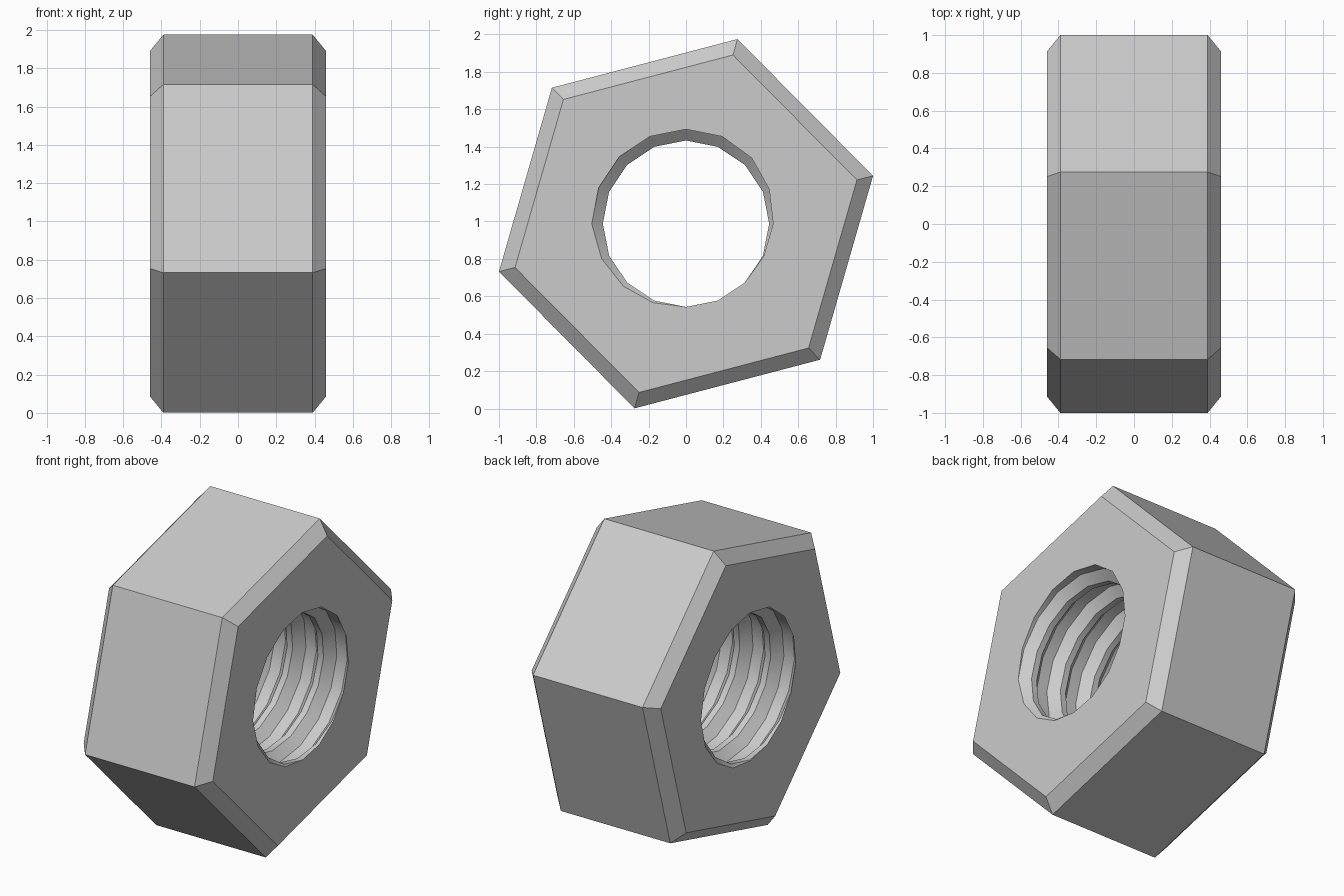
import bpy, bmesh, math

if "Cube" in bpy.data.objects:
    bpy.data.objects.remove(bpy.data.objects["Cube"])

CZ = 0.988            # height of the nut axis
HALF = 0.46           # half thickness
FLAT = 0.39           # where the end chamfers start
PITCH, R_MIN, R_MAX, SEG = 0.22, 0.445, 0.505, 16
PROFILE = [(0.0, R_MIN), (0.18, R_MIN), (0.42, R_MAX), (0.76, R_MAX), (1.0, R_MIN)]
PHASE = 0.5 - HALF / PITCH + 150 / 360   # groove meets the right face at 150 degrees

bm = bmesh.new()

# Outer hexagon with chamfered ends
half_hex = [(1.0, 0.256), (0.275, 0.987), (-0.717, 0.727)]
hexagon = half_hex + [(-y, -z) for y, z in half_hex]
rings = []
for x, s in [(-HALF, 0.914), (-FLAT, 1), (FLAT, 1), (HALF, 0.914)]:
    rings.append([bm.verts.new((x, y * s, CZ + z * s)) for y, z in hexagon])
for a, b in zip(rings, rings[1:]):
    for i in range(6):
        j = (i + 1) % 6
        bm.faces.new((a[i], a[j], b[j], b[i]))


# Threaded hole: helical rows trimmed at the two end faces
def thread_radius(x, turn):
    u = (x / PITCH - turn + PHASE) % 1.0
    for (u0, r0), (u1, r1) in zip(PROFILE, PROFILE[1:]):
        if u <= u1:
            return r0 + (r1 - r0) * (u - u0) / (u1 - u0)
    return R_MIN


def thread_column(i):
    turn = i / SEG
    ang = 2 * math.pi * turn
    column = []
    for k in range(-6, 8):
        for u, _ in PROFILE[:-1]:
            x = PITCH * (k + u + turn - PHASE + round(PHASE))
            x = max(-HALF, min(HALF, x))
            r = thread_radius(x, turn)
            column.append(bm.verts.new((x, r * math.cos(ang), CZ + r * math.sin(ang))))
    return column


columns = [thread_column(i) for i in range(SEG + 1)]
for a, b in zip(columns, columns[1:]):
    for k in range(len(a) - 1):
        bm.faces.new((a[k], b[k], b[k + 1], a[k + 1]))
bmesh.ops.remove_doubles(bm, verts=bm.verts[:], dist=0.0005)

# Flat end faces between hexagon and hole
for x in (-HALF, HALF):
    rim = [e for e in bm.edges if e.is_boundary
           and all(abs(v.co.x - x) < 0.001 for v in e.verts)]
    bmesh.ops.triangle_fill(bm, edges=rim, use_beauty=True, use_dissolve=False)
bmesh.ops.recalc_face_normals(bm, faces=bm.faces[:])

mesh = bpy.data.meshes.new("hex_nut")
bm.to_mesh(mesh)
bm.free()
nut = bpy.data.objects.new("hex_nut", mesh)
bpy.context.collection.objects.link(nut)
bpy.context.view_layer.objects.active = nut
nut.select_set(True)
bpy.ops.object.shade_smooth_by_angle(angle=math.radians(30))
